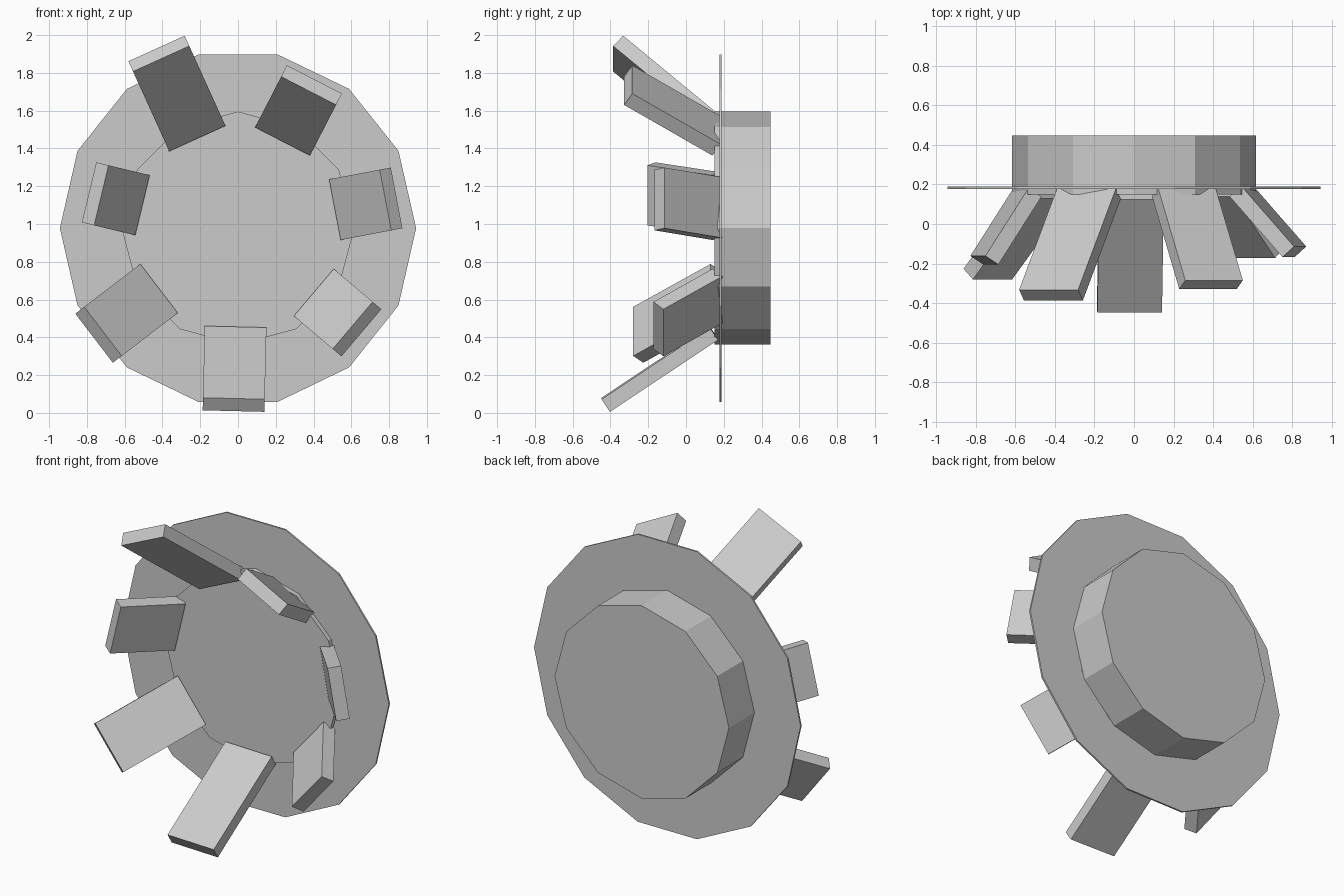
import bpy
from math import radians, cos, sin, pi, hypot
from mathutils import Vector, Matrix

if "Cube" in bpy.data.objects:
    bpy.data.objects.remove(bpy.data.objects["Cube"])

CENTRE_Z = 0.978


def disc(name, sides, radius, y0, y1, turn=0.0):
    """Flat-sided cylinder along y."""
    bpy.ops.mesh.primitive_cylinder_add(
        vertices=sides, radius=radius, depth=y1 - y0, end_fill_type='NGON',
        location=(0, (y0 + y1) / 2, CENTRE_Z))
    ob = bpy.context.object
    ob.name = name
    # cylinder starts with a vertex on +y, which becomes +z after standing up
    ob.matrix_world = (Matrix.Translation((0, (y0 + y1) / 2, CENTRE_Z))
                       @ Matrix.Rotation(turn, 4, 'Y') @ Matrix.Rotation(pi / 2, 4, 'X'))
    return ob


# Round drum at the back and the thin flange around it
disc("drum", 12, 0.617, 0.15, 0.447)
disc("flange", 14, 0.943, 0.178, 0.189, pi / 2)

# Splayed petals: angle, inner-face radius at base and tip, y at base and tip
WIDTH, THICK = 0.327, 0.08
petals = [
    (114.4, 0.521, 0.985, 0.127, -0.386),
    (62.8, 0.516, 0.818, 0.140, -0.328),
    (10.8, 0.522, 0.795, 0.140, -0.167),
    (-40.3, 0.526, 0.796, 0.140, -0.172),
    (-91.4, 0.522, 0.902, 0.125, -0.447),
    (217.4, 0.526, 0.900, 0.130, -0.280),
    (166.5, 0.520, 0.744, 0.138, -0.205),
]

for i, (ang, r0, r1, y0, y1) in enumerate(petals):
    a = radians(ang)
    radial = Vector((cos(a), 0, sin(a)))
    back = Vector((0, 1, 0))
    centre = Vector((0, 0, CENTRE_Z))
    base, tip = centre + radial * r0 + back * y0, centre + radial * r1 + back * y1
    length = (tip - base).length
    along = (tip - base) / length
    outward = radial * -along.y + back * along.dot(radial)
    side = outward.cross(along)
    mid = (base + tip) / 2 + outward * THICK / 2
    bpy.ops.mesh.primitive_cube_add(size=1)
    ob = bpy.context.object
    ob.name = f"petal_{i + 1}"
    rot = Matrix((side, along, outward)).transposed()
    if rot.determinant() < 0:
        rot = Matrix((-side, along, outward)).transposed()
    ob.matrix_world = (Matrix.Translation(mid) @ rot.to_4x4()
                       @ Matrix.Diagonal((WIDTH, length, THICK, 1)))
